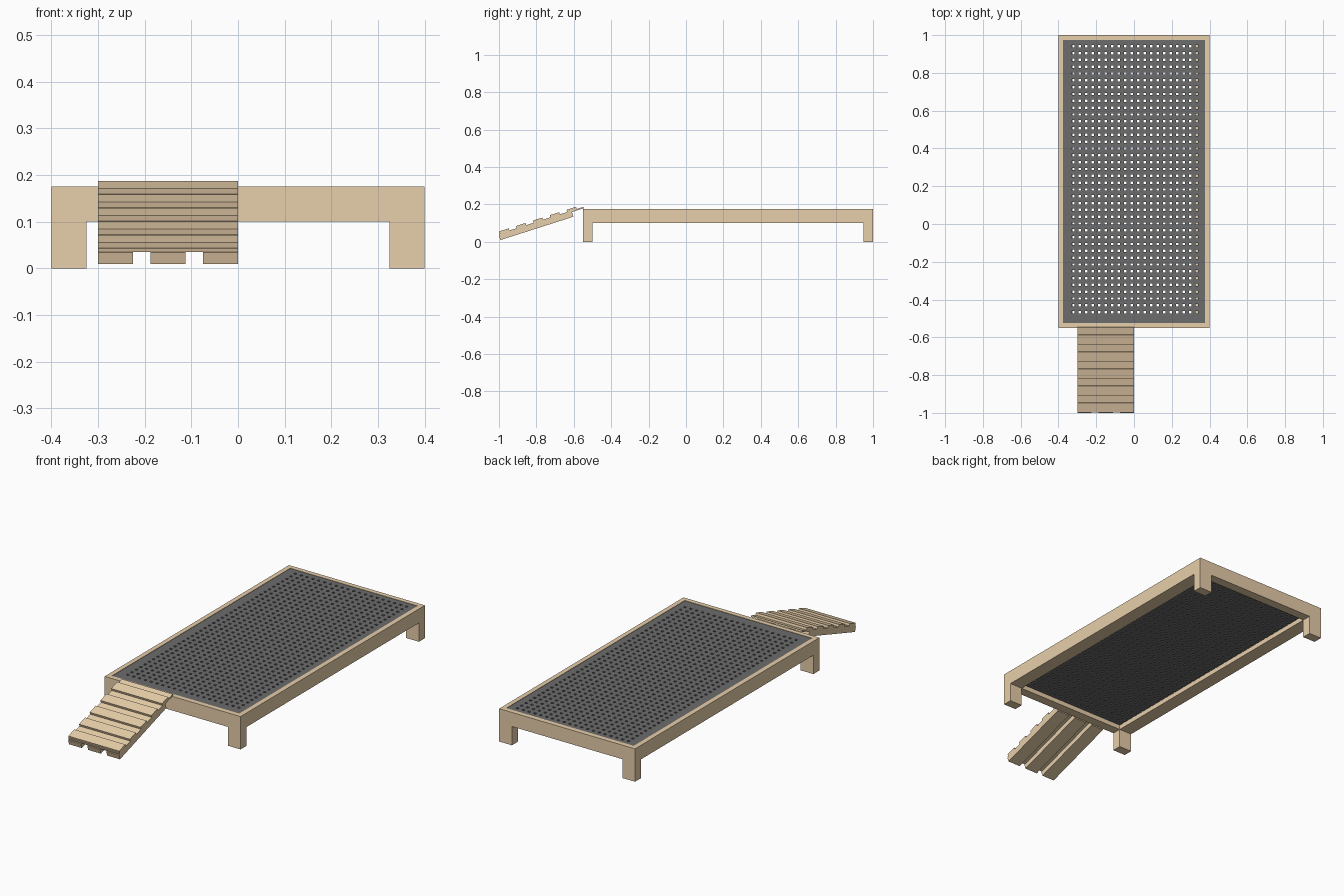
import bpy, bmesh, math
from mathutils import Matrix

if "Cube" in bpy.data.objects:
    bpy.data.objects.remove(bpy.data.objects["Cube"])


def material(name, color):
    m = bpy.data.materials.new(name)
    m.diffuse_color = (*color, 1)
    m.use_nodes = True
    m.node_tree.nodes["Principled BSDF"].inputs["Base Color"].default_value = m.diffuse_color
    return m


WOOD = material("wood", (0.80, 0.62, 0.40))
DARK = material("dark_panel", (0.15, 0.15, 0.15))


def finish(name, bm, mat):
    bmesh.ops.recalc_face_normals(bm, faces=bm.faces)
    me = bpy.data.meshes.new(name)
    bm.to_mesh(me)
    bm.free()
    me.materials.append(mat)
    ob = bpy.data.objects.new(name, me)
    bpy.context.collection.objects.link(ob)
    return ob


def box(name, x, y, z, mat=WOOD):
    bm = bmesh.new()
    bmesh.ops.create_cube(bm, size=1)
    for v in bm.verts:
        v.co = [r[0] + (c + 0.5) * (r[1] - r[0]) for c, r in zip(v.co, (x, y, z))]
    return finish(name, bm, mat)


X, Y0, Y1 = 0.4, -0.55, 1.0        # frame footprint
LOW, LEDGE, TOP = 0.10, 0.125, 0.175
LEG_X, LEG_Y, RIM = 0.075, 0.05, 0.025

# Frame: rails with a rebated ledge, made from stacked rectangular loops
bm = bmesh.new()
loops = []
for dx, dy, z in [(0, 0, LOW), (0, 0, TOP), (RIM, RIM, TOP),
                  (RIM, RIM, LEDGE), (LEG_X, LEG_Y, LEDGE), (LEG_X, LEG_Y, LOW)]:
    x, a, b = X - dx, Y0 + dy, Y1 - dy
    loops.append([bm.verts.new((*p, z)) for p in ((-x, a), (x, a), (x, b), (-x, b))])
for i, lo in enumerate(loops):
    hi = loops[(i + 1) % len(loops)]
    for j in range(4):
        k = (j + 1) % 4
        bm.faces.new((lo[j], lo[k], hi[k], hi[j]))
finish("frame", bm, WOOD)

# Four legs
for side, x in (("left", (-X, -X + LEG_X)), ("right", (X - LEG_X, X))):
    for end, y in (("front", (Y0, Y0 + LEG_Y)), ("back", (Y1 - LEG_Y, Y1))):
        box(f"{end}_{side}_leg", x, y, (0, LOW))


# Perforated panel: a grid with every second cell left open, then thickened
def hole_lines(lo, hi, centre, count, pitch, size):
    start = centre - (count - 1) * pitch / 2
    lines = [lo]
    for i in range(count):
        c = start + i * pitch
        lines += [c - size / 2, c + size / 2]
    return lines + [hi]


xs = hole_lines(-X + RIM, X - RIM, 0.006, 20, 0.0344, 0.0125)
ys = hole_lines(Y0 + RIM, Y1 - RIM, 0.237, 40, 0.0361, 0.0125)
bm = bmesh.new()
grid = [[bm.verts.new((x, y, TOP - 0.002)) for y in ys] for x in xs]
for i in range(len(xs) - 1):
    for j in range(len(ys) - 1):
        if not (i % 2 and j % 2):
            bm.faces.new((grid[i][j], grid[i + 1][j], grid[i + 1][j + 1], grid[i][j + 1]))
panel = finish("perforated_panel", bm, DARK)
for p in panel.data.polygons:
    if p.normal.z < 0:
        p.flip()
solid = panel.modifiers.new("thickness", "SOLIDIFY")
solid.thickness = TOP - 0.002 - LEDGE
solid.offset = -1

# Ramp: modelled flat along y, then tilted about its lower front edge
tilt = Matrix.Translation((0, -1.0, 0.034)) @ Matrix.Rotation(math.atan(0.32), 4, "X")
parts = []
for i in range(3):
    x = -0.3 + i * 0.1125
    parts.append(box(f"ramp_stringer_{i + 1}", (x, x + 0.075), (0, 0.41), (-0.026, 0)))
parts.append(box("ramp_board", (-0.3, 0), (0.004, 0.477), (0, 0.008)))
for i in range(5):
    y = 0.008 + i * 0.0945
    parts.append(box(f"ramp_slat_{i + 1}", (-0.3, 0), (y, y + 0.053), (0.008, 0.02)))
for p in parts:
    p.data.transform(tilt)
